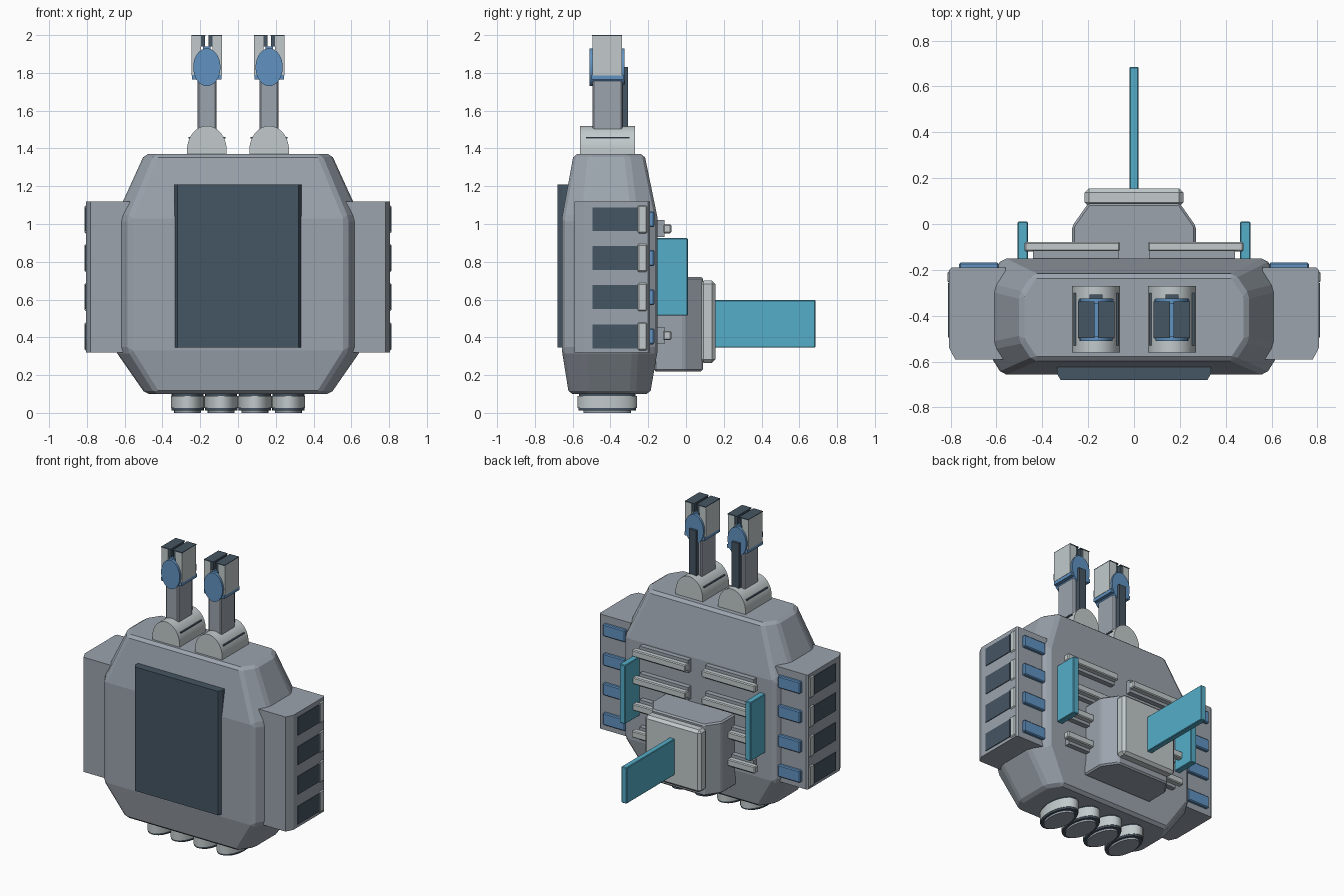
import bpy, bmesh, math

if "Cube" in bpy.data.objects:
    bpy.data.objects.remove(bpy.data.objects["Cube"])


def material(name, rgb):
    m = bpy.data.materials.new(name)
    m.diffuse_color = (*rgb, 1)
    m.use_nodes = True
    m.node_tree.nodes["Principled BSDF"].inputs["Base Color"].default_value = m.diffuse_color
    return m


GREY = material("mid grey", (0.33, 0.37, 0.42))
LIGHT = material("light grey", (0.54, 0.59, 0.60))
DARK = material("dark slate", (0.06, 0.092, 0.125))
BLUE = material("steel blue", (0.12, 0.29, 0.54))
CYAN = material("cyan", (0.09, 0.42, 0.58))


def loft(name, rings, mat, bevel=0.0, smooth=False):
    """Skin a stack of equal-length point rings and cap both ends."""
    bm = bmesh.new()
    rows = [[bm.verts.new(p) for p in ring] for ring in rings]
    n = len(rows[0])
    for a, b in zip(rows, rows[1:]):
        for i in range(n):
            j = (i + 1) % n
            bm.faces.new((a[i], a[j], b[j], b[i]))
    bm.faces.new(rows[0][::-1])
    bm.faces.new(rows[-1])
    bmesh.ops.recalc_face_normals(bm, faces=bm.faces)
    me = bpy.data.meshes.new(name)
    bm.to_mesh(me)
    bm.free()
    me.materials.append(mat)
    ob = bpy.data.objects.new(name, me)
    bpy.context.collection.objects.link(ob)
    if bevel:
        mod = ob.modifiers.new("bevel", 'BEVEL')
        mod.width = bevel
        mod.segments = 1
        mod.limit_method = 'ANGLE'
        mod.angle_limit = math.radians(20)
    if smooth:
        bpy.ops.object.select_all(action='DESELECT')
        ob.select_set(True)
        bpy.context.view_layer.objects.active = ob
        bpy.ops.object.shade_smooth_by_angle(angle=math.radians(30))
    return ob


def prism_z(name, pts, z0, z1, mat, **kw):
    return loft(name, [[(x, y, z) for x, y in pts] for z in (z0, z1)], mat, **kw)


def prism_y(name, pts, y0, y1, mat, **kw):
    return loft(name, [[(x, y, z) for x, z in pts] for y in (y0, y1)], mat, **kw)


def box(name, x, y, z, mat, **kw):
    pts = [(x[0], y[0]), (x[1], y[0]), (x[1], y[1]), (x[0], y[1])]
    return prism_z(name, pts, z[0], z[1], mat, **kw)


def ellipse(cx, cy, rx, ry, n=32, a0=0.0, a1=2 * math.pi, closed=False):
    steps = n if closed else n - 1
    return [(cx + rx * math.cos(a0 + (a1 - a0) * i / steps),
             cy + ry * math.sin(a0 + (a1 - a0) * i / steps)) for i in range(n)]


def chamfered(w, yf, yb, cx, cy, z):
    pts = [(w, yf + cy), (w, yb - cy), (w - cx, yb), (cx - w, yb),
           (-w, yb - cy), (-w, yf + cy), (cx - w, yf), (w - cx, yf)]
    return [(x, y, z) for x, y in pts]


# Main hull
loft("hull", [chamfered(0.49, -0.62, -0.19, 0.06, 0.09, 0.10),
              chamfered(0.65, -0.657, -0.15, 0.075, 0.12, 0.33),
              chamfered(0.65, -0.657, -0.15, 0.075, 0.12, 1.03),
              chamfered(0.495, -0.595, -0.22, 0.06, 0.09, 1.37)], GREY, bevel=0.018)

# Front armour plate
prism_z("front_plate", [(-0.335, -0.60), (-0.335, -0.655), (-0.32, -0.68),
                        (0.32, -0.68), (0.335, -0.655), (0.335, -0.60)],
        0.345, 1.21, DARK)

# Oval thrusters below the hull
for i in range(4):
    cx = -0.267 + 0.178 * i
    for part, r, z0, z1, mat in (("collar", 0.95, 0.085, 0.11, DARK),
                                 ("band", 1.0, 0.025, 0.09, LIGHT),
                                 ("rim", 0.97, 0.013, 0.025, DARK),
                                 ("nozzle", 0.80, 0.0, 0.02, GREY)):
        prism_z("thruster_" + part, ellipse(cx, -0.417, 0.089 * r, 0.158 * r, closed=True),
                z0, z1, mat, smooth=True)

# Backpack with its plate and rear fin
prism_z("backpack", [(-0.27, -0.17), (0.27, -0.17), (0.27, -0.01), (0.20, 0.09),
                     (-0.20, 0.09), (-0.27, -0.01)], 0.22, 0.72, GREY, bevel=0.01)
box("backpack_plate", (-0.215, 0.215), (0.075, 0.155), (0.265, 0.70), LIGHT, bevel=0.018)
box("rear_fin", (-0.02, 0.02), (0.14, 0.685), (0.345, 0.597), CYAN, bevel=0.004)

ROWS = (1.025, 0.82, 0.613, 0.405)
for s in (-1, 1):
    def bx(name, x, y, z, mat, **kw):
        return box(name, sorted((s * x[0], s * x[1])), y, z, mat, **kw)

    # Side pod
    prism_z("side_pod", [(s * x, y) for x, y in (
        (0.56, -0.59), (0.78, -0.59), (0.806, -0.54), (0.806, -0.20), (0.795, -0.19), (0.56, -0.19))],
        0.32, 1.12, GREY)
    for z in ROWS:
        bx("pod_window", (0.803, 0.811), (-0.495, -0.257), (z - 0.063, z + 0.063), DARK)
        bx("pod_bracket", (0.765, 0.813), (-0.257, -0.205), (z - 0.075, z + 0.075), LIGHT, bevel=0.008)
        bx("pod_vent", (0.59, 0.762), (-0.20, -0.168), (z - 0.042, z + 0.042), BLUE, bevel=0.006)

    # Small side fin
    bx("side_fin", (0.463, 0.507), (-0.16, 0.01), (0.515, 0.925), CYAN, bevel=0.004)

    # Stepped cooling ribs
    for z in (0.975, 0.785, 0.60, 0.41):
        bx("rib_base", (0.065, 0.44), (-0.16, -0.115), (z - 0.045, z + 0.045), GREY)
        bx("rib_ridge", (0.062, 0.477), (-0.12, -0.078), (z - 0.024, z + 0.024), LIGHT, bevel=0.006)

    # Gun mount with a rounded top
    c = 0.165
    arch = [(s * c + 0.105, 1.35)] + ellipse(s * c, 1.39, 0.105, 0.13, 20, 0, math.pi) + [(s * c - 0.105, 1.35)]
    prism_y("gun_mount", arch, -0.56, -0.27, LIGHT, smooth=True)
    for t in (-1, 1):
        x = s * c + t * 0.092
        box("mount_groove", (x - 0.006, x + 0.006), (-0.53, -0.30), (1.452, 1.460), DARK)

    # Gun arm with a dark rear rail
    bx("gun_arm", (c - 0.05, c + 0.05), (-0.495, -0.335), (1.45, 1.80), GREY, bevel=0.008)
    bx("arm_rail", (c - 0.028, c + 0.028), (-0.34, -0.308), (1.50, 1.83), DARK)

    # Gun head: blue hub between two prongs
    prism_y("gun_hub", ellipse(s * c, 1.83, 0.072, 0.10, closed=True), -0.51, -0.325, BLUE, smooth=True)
    bx("hub_collar", (c - 0.078, c + 0.078), (-0.50, -0.33), (1.765, 1.79), BLUE)
    bx("hub_core", (c - 0.02, c + 0.02), (-0.49, -0.345), (1.80, 1.94), BLUE)
    for t in (-1, 1):
        def px(a, b):
            return sorted((s * c + t * a, s * c + t * b))
        box("gun_prong", px(0.03, 0.08), (-0.495, -0.34), (1.787, 1.996), LIGHT)
        box("prong_liner", px(0.01, 0.032), (-0.49, -0.345), (1.94, 1.996), DARK)
        box("prong_cap", px(0.008, 0.08), (-0.497, -0.338), (1.994, 2.0), DARK)
